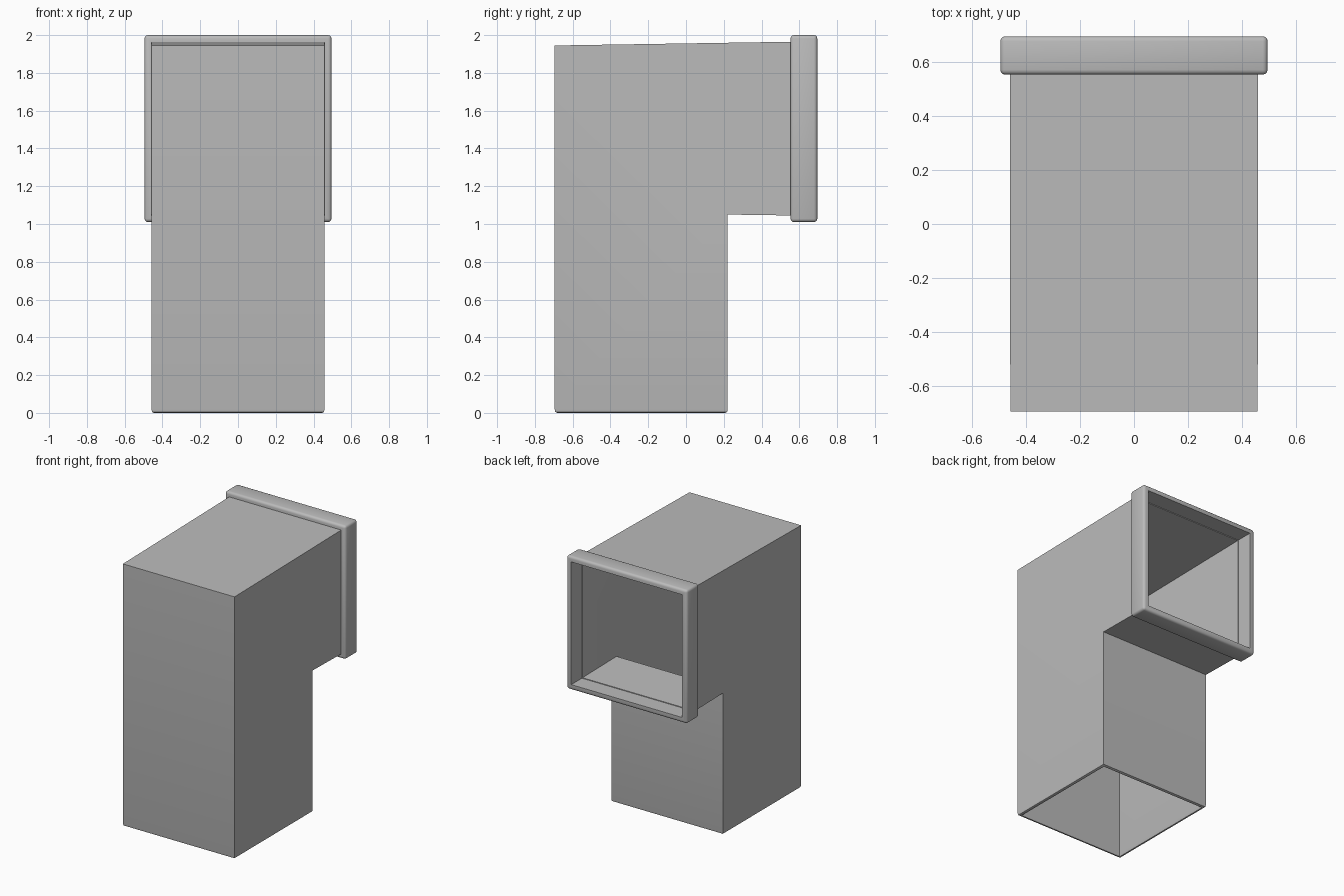
import bpy, bmesh

cube = bpy.data.objects.get("Cube")
if cube:
    bpy.data.objects.remove(cube, do_unlink=True)

grey = bpy.data.materials.new("plain grey")
grey.use_nodes = True
grey.diffuse_color = (0.5, 0.5, 0.5, 1)
grey.node_tree.nodes["Principled BSDF"].inputs["Base Color"].default_value = (0.5, 0.5, 0.5, 1)


def loft(rings):
    """Closed tube skin; each ring is (half width, outer-bend point, inner-bend point) in y, z."""
    bm = bmesh.new()
    loops = []
    for half, a, b in rings:
        loops.append([bm.verts.new(p) for p in
                      ((-half, *a), (half, *a), (half, *b), (-half, *b))])
    for r, s in zip(loops, loops[1:] + loops[:1]):
        for i in range(4):
            j = (i + 1) % 4
            bm.faces.new((r[i], r[j], s[j], s[i]))
    bmesh.ops.recalc_face_normals(bm, faces=bm.faces)
    return bm


def finish(bm, name):
    mesh = bpy.data.meshes.new(name)
    bm.to_mesh(mesh)
    bm.free()
    mesh.materials.append(grey)
    obj = bpy.data.objects.new(name, mesh)
    bpy.context.collection.objects.link(obj)
    bpy.ops.object.select_all(action='DESELECT')
    obj.select_set(True)
    bpy.context.view_layer.objects.active = obj
    bpy.ops.object.shade_smooth_by_angle(angle=0.6)


LEG_Y, COLLAR_Z = -0.237, 1.505


def level(half, z):
    """Horizontal section of the upright leg."""
    return half, (LEG_Y - half, z), (LEG_Y + half, z)


def upright(half, y):
    """Vertical section of the outlet."""
    return half, (y, COLLAR_Z + half), (y, COLLAR_Z - half)


# Hollow square elbow: outer skin up and out, inner skin back down
finish(loft([
    level(0.445, 0), level(0.455, 0.005), level(0.458, 0.018),
    (0.458, (-0.695, 1.945), (0.221, 1.05)),
    upright(0.46, 0.57),
    upright(0.45, 0.57),
    (0.433, (-0.67, 1.92), (0.196, 1.075)),
    level(0.433, 0.018), level(0.438, 0),
]), "elbow_duct")

# Square collar around the outlet, rounded on its outside edges
OUT, INN, Y0, Y1 = 0.495, 0.455, 0.553, 0.695
collar = loft([upright(OUT, Y0), upright(OUT, Y1), upright(INN, Y1), upright(INN, Y0)])
outer_edges = [e for e in collar.edges
               if all(max(abs(v.co.x), abs(v.co.z - COLLAR_Z)) > 0.48 for v in e.verts)]
bmesh.ops.bevel(collar, geom=outer_edges, offset=0.018, segments=3, profile=0.5,
                affect='EDGES')
finish(collar, "outlet_collar")
